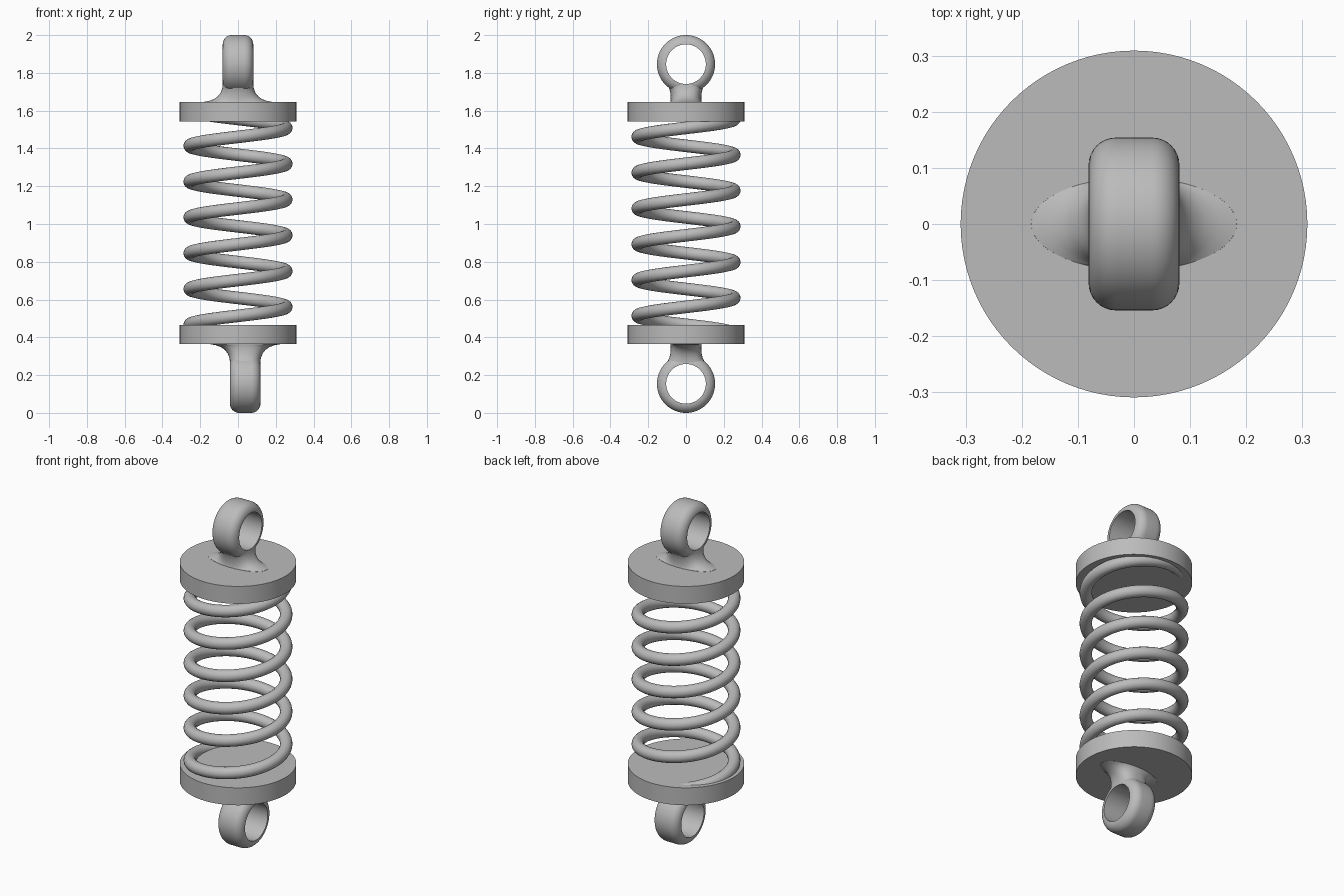
import bpy, bmesh, math
from mathutils import Matrix

cube = bpy.data.objects.get("Cube")
if cube:
    bpy.data.objects.remove(cube, do_unlink=True)

grey = bpy.data.materials.new("steel grey")
grey.use_nodes = True
color = (0.5, 0.5, 0.5, 1)
grey.diffuse_color = color
grey.node_tree.nodes["Principled BSDF"].inputs["Base Color"].default_value = color

PLATE_R, TOP_PLATE, BOTTOM_PLATE = 0.309, (1.543, 1.645), (0.364, 0.466)
EYE_R, HOLE_R, EYE_HALF = 0.154, 0.105, 0.081
COIL_R, WIRE_R, PITCH = 0.256, 0.033, 0.1895


def finish(name, bm, angle=40):
    """Turn a bmesh into a smooth shaded object with the steel material."""
    bmesh.ops.recalc_face_normals(bm, faces=bm.faces)
    mesh = bpy.data.meshes.new(name)
    bm.to_mesh(mesh)
    bm.free()
    mesh.materials.append(grey)
    obj = bpy.data.objects.new(name, mesh)
    bpy.context.collection.objects.link(obj)
    smooth(obj, angle)
    return obj


def smooth(obj, angle):
    bpy.ops.object.select_all(action='DESELECT')
    obj.select_set(True)
    bpy.context.view_layer.objects.active = obj
    bpy.ops.object.shade_smooth_by_angle(angle=math.radians(angle))


def skin(bm, rings, closed=False):
    """Join successive rings of points with quads; cap the ends unless closed."""
    loops = [[bm.verts.new(p) for p in ring] for ring in rings]
    n = len(loops[0])
    pairs = list(zip(loops, loops[1:]))
    if closed:
        pairs.append((loops[-1], loops[0]))
    else:
        bm.faces.new(loops[0])
        bm.faces.new(loops[-1])
    for a, b in pairs:
        for i in range(n):
            j = (i + 1) % n
            bm.faces.new((a[i], a[j], b[j], b[i]))


def plate(name, span):
    bm = bmesh.new()
    bmesh.ops.create_cone(bm, cap_ends=True, segments=96, radius1=PLATE_R, radius2=PLATE_R,
                          depth=span[1] - span[0],
                          matrix=Matrix.Translation((0, 0, sum(span) / 2)))
    finish(name, bm)


def eye(name, x, z):
    # Rounded outer rim and straight bore, turned around the x axis
    rim = EYE_R - HOLE_R
    arc = [i * math.pi / 16 for i in range(9)]
    right = [(EYE_HALF - rim + rim * math.cos(t), HOLE_R + rim * math.sin(t)) for t in arc]
    profile = right + [(-px, r) for px, r in reversed(right)]
    rings = []
    for k in range(64):
        a = math.tau * k / 64
        rings.append([(x + px, r * math.cos(a), z + r * math.sin(a)) for px, r in profile])
    bm = bmesh.new()
    skin(bm, rings, closed=True)
    finish(name, bm)


def neck(name, x, base, direction, eye_z):
    # Flared foot: height above plate, half width, half depth, squareness
    sections = [(-0.01, 0.185, 0.083, 2), (0.001, 0.183, 0.083, 2), (0.006, 0.155, 0.082, 2),
                (0.016, 0.128, 0.081, 2.1), (0.03, 0.108, 0.081, 2.2), (0.05, 0.092, 0.083, 2.4),
                (0.075, 0.083, 0.089, 2.6), (0.1, 0.08, 0.102, 2.8), (0.12, 0.08, 0.117, 3),
                (0.138, 0.078, 0.132, 3)]
    rings = []
    for h, a, b, power in sections:
        ring = []
        for k in range(64):
            t = math.tau * k / 64
            c, s = math.cos(t), math.sin(t)
            ring.append((x + math.copysign(a * abs(c) ** (2 / power), c),
                         math.copysign(b * abs(s) ** (2 / power), s),
                         base + direction * h))
        rings.append(ring)
    bm = bmesh.new()
    skin(bm, rings)
    obj = finish(name, bm)
    # Keep the bore of the eye open
    bpy.ops.mesh.primitive_cylinder_add(vertices=64, radius=HOLE_R + 0.001, depth=1,
                                        location=(x, 0, eye_z), rotation=(0, math.pi / 2, 0))
    cutter = bpy.context.object
    cutter.hide_render = True
    mod = obj.modifiers.new("bore", 'BOOLEAN')
    mod.operation = 'DIFFERENCE'
    mod.object = cutter
    bpy.context.view_layer.objects.active = obj
    bpy.ops.object.modifier_apply(modifier=mod.name)
    bpy.data.objects.remove(cutter, do_unlink=True)
    smooth(obj, 40)


def coil(name):
    # Helix rising counterclockwise, both ends buried in the plates
    start, turns, steps = math.pi / 2, 6.25, 64
    z0 = 0.419
    slope = PITCH / math.tau
    rings = []
    for k in range(int(turns * steps) + 1):
        turn = math.tau * k / steps
        a = start + turn
        ring = []
        for i in range(16):
            t = math.tau * i / 16
            out, up = WIRE_R * math.cos(t), WIRE_R * math.sin(t)
            # Tilt the wire section with the climb of the helix
            lean = -up * slope / COIL_R
            r = COIL_R + out
            ring.append((r * math.cos(a) - lean * math.sin(a),
                         r * math.sin(a) + lean * math.cos(a),
                         z0 + slope * turn + up))
        rings.append(ring)
    bm = bmesh.new()
    skin(bm, rings)
    finish(name, bm, 60)


plate("upper_plate", TOP_PLATE)
plate("lower_plate", BOTTOM_PLATE)
coil("coil_spring")
for side, x, base, direction, eye_z in (("upper", 0, TOP_PLATE[1], 1, 2 - EYE_R),
                                        ("lower", 0.038, BOTTOM_PLATE[0], -1, EYE_R)):
    eye(side + "_eye", x, eye_z)
    neck(side + "_neck", x, base, direction, eye_z)
